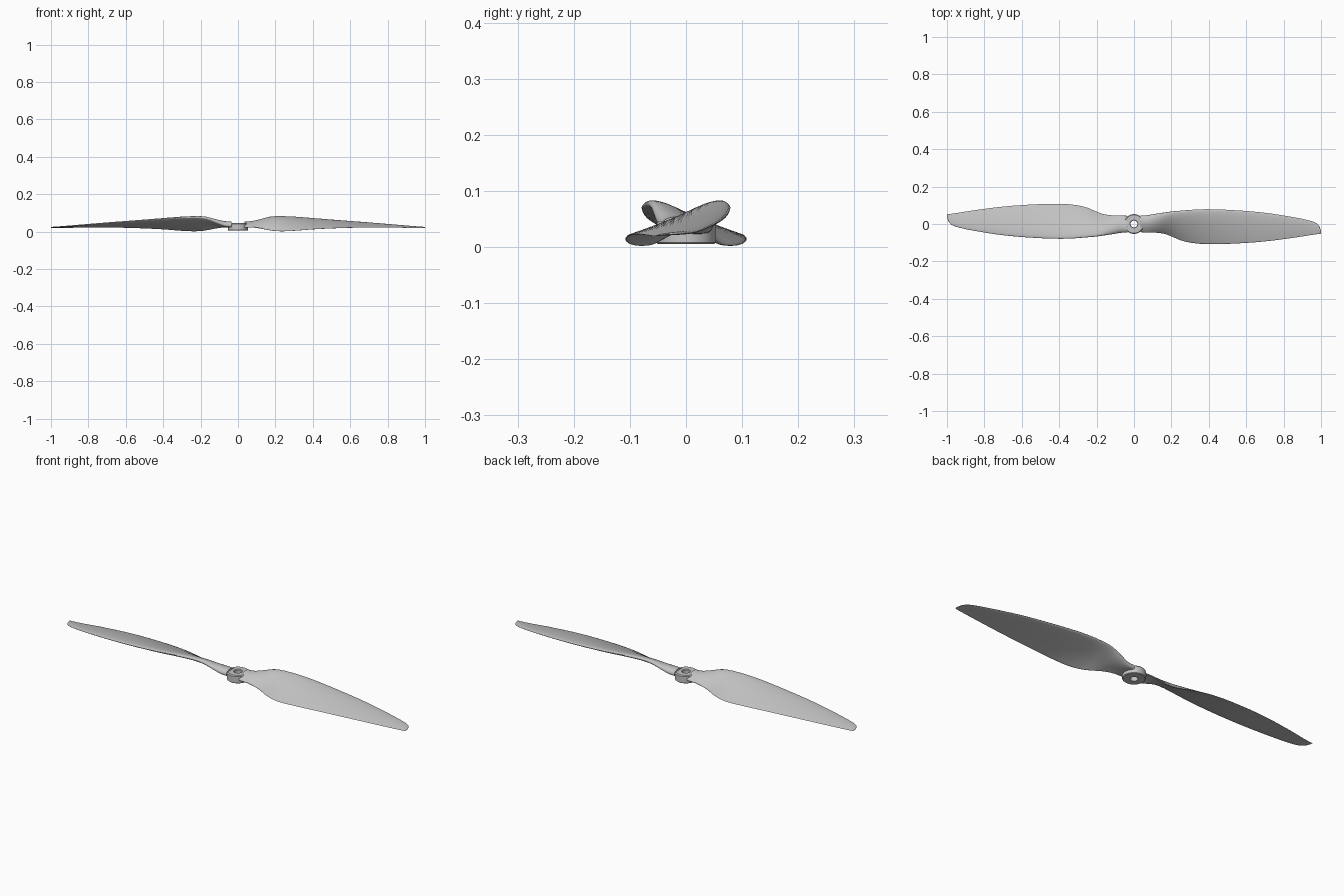
import bpy, bmesh, math
from mathutils import Vector

cube = bpy.data.objects.get("Cube")
if cube:
    bpy.data.objects.remove(cube, do_unlink=True)

grey = bpy.data.materials.new("plain grey")
grey.use_nodes = True
colour = (0.55, 0.55, 0.55, 1)
grey.diffuse_color = colour
grey.node_tree.nodes["Principled BSDF"].inputs["Base Color"].default_value = colour

# Blade stations: x, leading edge (y, z), trailing edge (y, z), thickness
STATIONS = [
    (.035, .046, .036, -.044, .025, .028),
    (.07, .047, .039, -.045, .025, .028),
    (.11, .053, .054, -.046, .02, .026),
    (.16, .06, .073, -.052, .01, .023),
    (.2, .066, .079, -.066, .004, .021),
    (.25, .071, .079, -.087, .003, .02),
    (.31, .076, .076, -.101, .006, .019),
    (.4, .079, .069, -.108, .013, .017),
    (.55, .073, .057, -.104, .02, .014),
    (.7, .06, .046, -.093, .023, .011),
    (.85, .037, .034, -.074, .022, .008),
    (.94, .018, .027, -.06, .02, .006),
    (.975, .004, .025, -.055, .02, .005),
    (.992, -.014, .024, -.053, .02, .004),
    (1, -.038, .023, -.051, .021, .002),
]
STEPS = 4      # rings between stations
POINTS = 16    # points along each side of the section


def finish(obj, angle):
    obj.data.materials.append(grey)
    bpy.ops.object.select_all(action='DESELECT')
    obj.select_set(True)
    bpy.context.view_layer.objects.active = obj
    bpy.ops.object.shade_smooth_by_angle(angle=math.radians(angle))


def new_object(name, bm):
    bmesh.ops.recalc_face_normals(bm, faces=bm.faces)
    mesh = bpy.data.meshes.new(name)
    bm.to_mesh(mesh)
    bm.free()
    obj = bpy.data.objects.new(name, mesh)
    bpy.context.collection.objects.link(obj)
    return obj


def smooth_rows(rows):
    """Cubic interpolation with slopes measured along x."""
    def slope(i, k):
        a, b = rows[max(i - 1, 0)], rows[min(i + 1, len(rows) - 1)]
        return (b[k] - a[k]) / (b[0] - a[0])
    result = []
    for i in range(len(rows) - 1):
        a, b = rows[i], rows[i + 1]
        h = b[0] - a[0]
        for j in range(STEPS):
            t = j / STEPS
            ease = t * t * (3 - 2 * t)
            row = [a[0] + h * t]
            for k in range(1, len(a)):
                row.append(a[k] + (b[k] - a[k]) * ease
                           + h * t * (1 - t) * ((1 - t) * slope(i, k) - t * slope(i + 1, k)))
            result.append(row)
    return result + [rows[-1]]


def section(x, ly, lz, ty, tz, thick):
    """Cambered aerofoil ring from the trailing edge, over the top and back."""
    lead, trail = Vector((x, ly, lz)), Vector((x, ty, tz))
    chord = trail - lead
    normal = Vector((0, chord.z, -chord.y)).normalized()
    ring = []
    for i in range(2 * POINTS):
        angle = math.pi * i / POINTS
        u = (1 + math.cos(angle)) / 2
        half = thick * (1.49 * math.sqrt(u) - .63 * u - 1.76 * u**2 + 1.42 * u**3 - .5 * u**4)
        half = max(half, 0) + thick * .06
        side = 1 if i < POINTS else -1
        if i % POINTS == 0:
            side = 0
        camber = thick * .25 * 4 * u * (1 - u)
        ring.append(lead + chord * u + normal * (camber + side * half))
    return ring


def make_blade(name, turn):
    bm = bmesh.new()
    rings = [[bm.verts.new((turn * p.x, turn * p.y, p.z)) for p in section(*row)]
             for row in smooth_rows(STATIONS)]
    for a, b in zip(rings, rings[1:]):
        for i in range(len(a)):
            j = (i + 1) % len(a)
            bm.faces.new((a[i], a[j], b[j], b[i]))
    bm.faces.new(rings[0])
    bm.faces.new(rings[-1])
    finish(new_object(name, bm), 50)


make_blade("left_blade", 1)
make_blade("right_blade", -1)

# Hub: a turned ring with softened rims and an open shaft hole
PROFILE = [(.018, .005), (.05, .005), (.053, .008), (.053, .041),
           (.049, .046), (.021, .046), (.018, .043)]
SIDES = 48
bm = bmesh.new()
rings = []
for s in range(SIDES):
    a = math.tau * s / SIDES
    rings.append([bm.verts.new((r * math.cos(a), r * math.sin(a), z)) for r, z in PROFILE])
for s in range(SIDES):
    a, b = rings[s], rings[(s + 1) % SIDES]
    for i in range(len(PROFILE)):
        j = (i + 1) % len(PROFILE)
        bm.faces.new((a[i], b[i], b[j], a[j]))
finish(new_object("hub", bm), 30)
